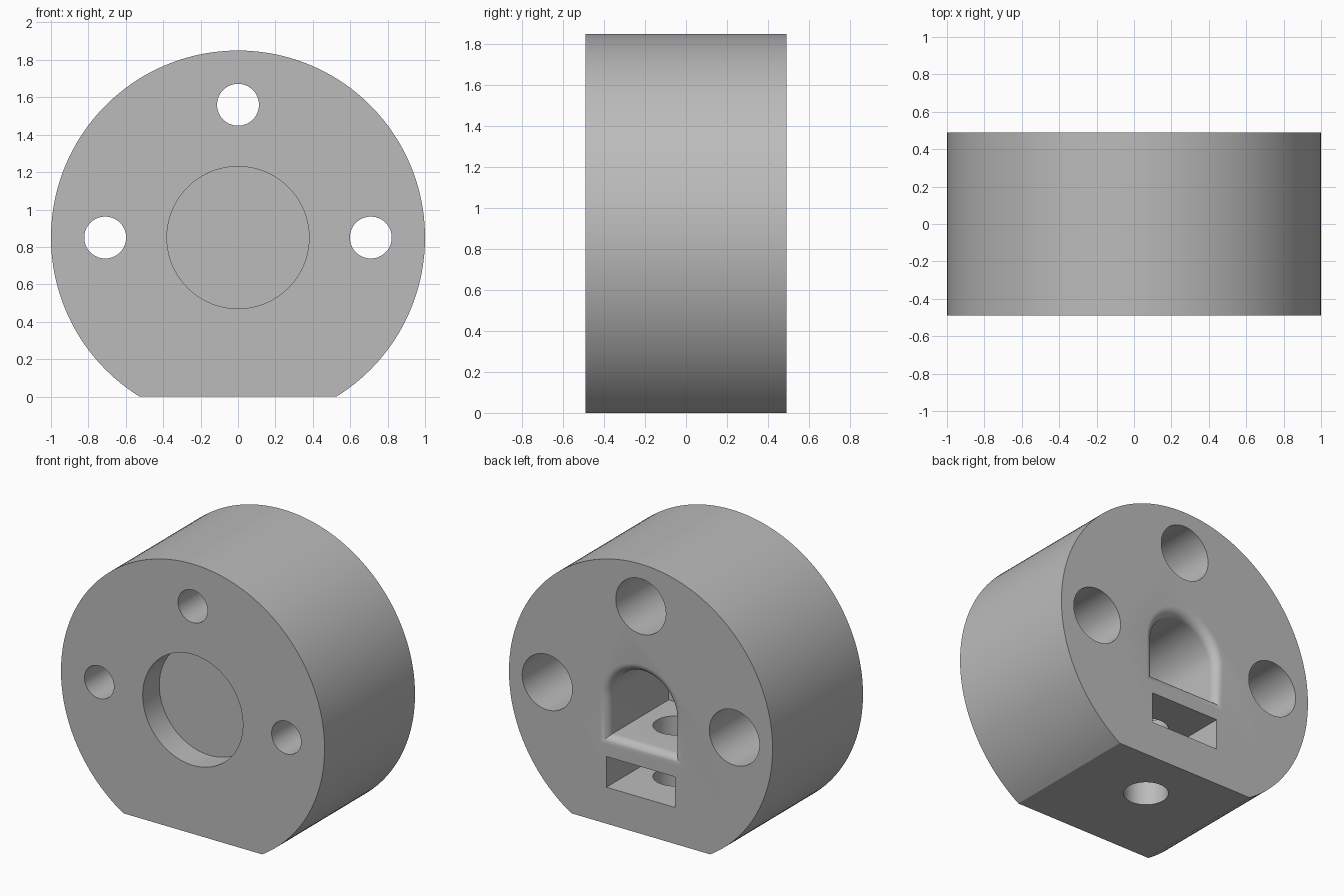
import bpy, bmesh, math
from mathutils import Vector

cube = bpy.data.objects.get("Cube")
if cube:
    bpy.data.objects.remove(cube, do_unlink=True)

AXIS_Z = 0.85       # height of the round axis
HALF = 0.49         # half of the block depth
SLOT_END = -0.15

grey = bpy.data.materials.new("plain grey")
grey.use_nodes = True
grey.diffuse_color = (0.5, 0.5, 0.5, 1)
grey.node_tree.nodes["Principled BSDF"].inputs["Base Color"].default_value = grey.diffuse_color


def loft(name, rings):
    """Closed solid skinned through rings of equal point count."""
    bm = bmesh.new()
    loops = [[bm.verts.new(p) for p in ring] for ring in rings]
    n = len(loops[0])
    for a, b in zip(loops, loops[1:]):
        for i in range(n):
            j = (i + 1) % n
            bm.faces.new((a[i], a[j], b[j], b[i]))
    bm.faces.new(loops[0])
    bm.faces.new(loops[-1])
    bmesh.ops.recalc_face_normals(bm, faces=bm.faces)
    mesh = bpy.data.meshes.new(name)
    bm.to_mesh(mesh)
    bm.free()
    mesh.materials.append(grey)
    obj = bpy.data.objects.new(name, mesh)
    bpy.context.collection.objects.link(obj)
    return obj


def arc(radius, start, end, steps):
    for i in range(steps + 1):
        a = start + (end - start) * i / steps
        yield radius * math.cos(a), radius * math.sin(a)


def along_y(points, y, x0=0, z0=AXIS_Z):
    return [Vector((x0 + x, y, z0 + z)) for x, z in points]


def circle(radius, steps=64):
    return list(arc(radius, 0, math.tau, steps))[:-1]


def arch(grow):
    """Round-topped doorway outline, enlarged by grow."""
    r = 0.25 + grow
    return [(-r, -r), (r, -r)] + list(arc(r, 0, math.pi, 40))


# Round block with a flat foot
foot = math.asin(AXIS_Z)
outline = list(arc(1, -foot, math.pi + foot, 128))
body = loft("round_block", [along_y(outline, y) for y in (-HALF, HALF)])

cutters = []

# Shallow round recess in the front
cutters.append(loft("front_recess", [along_y(circle(0.38, 96), y) for y in (-0.6, -0.31)]))

# Three stepped screw holes, wide at the back
for x, z in ((-0.71, 0), (0.71, 0), (0, 0.71)):
    steps = ((-0.6, 0.112), (-0.11, 0.112), (-0.11, 0.19), (0.6, 0.19))
    cutters.append(loft("screw_hole", [along_y(circle(r), y, x, AXIS_Z + z) for y, r in steps]))

# Arched pocket in the back with a rounded mouth
fillet = 0.06
rings = [along_y(arch(0), -0.17)]
for i in range(9):
    a = math.pi / 2 * i / 8
    rings.append(along_y(arch(fillet * (1 - math.cos(a))), HALF - fillet + fillet * math.sin(a)))
rings.append(along_y(arch(fillet), 0.6))
cutters.append(loft("arched_pocket", rings))

# Rectangular nut slot below the pocket
slot = [(-0.26, 0.25), (0.26, 0.25), (0.26, 0.46), (-0.26, 0.46)]
cutters.append(loft("nut_slot", [along_y(slot, y, 0, 0) for y in (SLOT_END, 0.6)]))

# Upright screw hole from the foot into the pocket
cutters.append(loft("upright_hole", [[Vector((x, y + 0.115, z)) for x, y in circle(0.14)]
                                     for z in (-0.1, 0.7)]))

# Cut everything out of the block
bpy.ops.object.select_all(action='DESELECT')
bpy.context.view_layer.objects.active = body
body.select_set(True)
for cutter in cutters:
    cutter.hide_render = True
    mod = body.modifiers.new("cut", 'BOOLEAN')
    mod.operation = 'DIFFERENCE'
    mod.solver = 'EXACT'
    mod.object = cutter
    bpy.ops.object.modifier_apply(modifier=mod.name)
    bpy.data.objects.remove(cutter, do_unlink=True)

bpy.ops.object.shade_smooth_by_angle(angle=math.radians(30))
